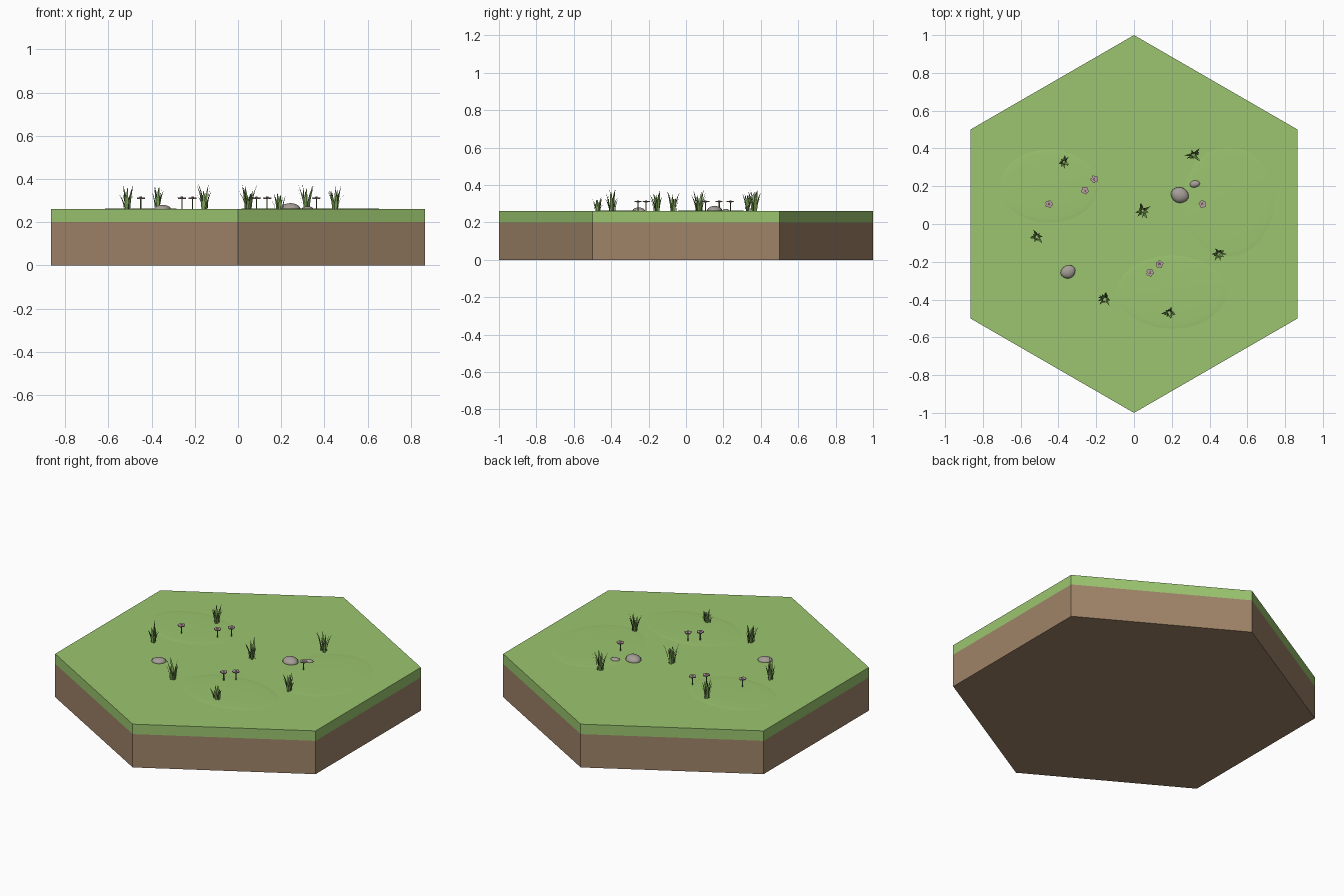
import bpy, bmesh, math, random
from mathutils import Vector, Matrix

random.seed(7)
if "Cube" in bpy.data.objects:
    bpy.data.objects.remove(bpy.data.objects["Cube"], do_unlink=True)

GROUND = 0.26


def material(name, rgb):
    m = bpy.data.materials.new(name)
    m.use_nodes = True
    m.diffuse_color = (*rgb, 1)
    m.node_tree.nodes["Principled BSDF"].inputs["Base Color"].default_value = (*rgb, 1)
    return m


TURF = material("turf green", (0.33, 0.56, 0.16))
SOIL = material("soil brown", (0.35, 0.23, 0.14))
BLADE = material("blade green", (0.13, 0.25, 0.06))
BLADE_LIGHT = material("light blade green", (0.23, 0.39, 0.11))
ROCK = material("rock grey", (0.38, 0.34, 0.31))
STEM = material("stem green", (0.12, 0.22, 0.06))
PETAL = material("petal mauve", (0.50, 0.36, 0.40))
HEART = material("flower heart", (0.40, 0.28, 0.14))


def finish(bm, name, mats, smooth=False):
    me = bpy.data.meshes.new(name)
    bm.to_mesh(me)
    bm.free()
    for m in mats:
        me.materials.append(m)
    if smooth:
        me.shade_smooth()
    ob = bpy.data.objects.new(name, me)
    bpy.context.collection.objects.link(ob)
    return ob


def cone(bm, x, y, z0, z1, r0, r1, sides, mat=0, turn=0):
    place = Matrix.Translation((x, y, (z0 + z1) / 2)) @ Matrix.Rotation(turn, 4, "Z")
    made = bmesh.ops.create_cone(bm, cap_ends=True, segments=sides, radius1=r0,
                                 radius2=r1, depth=z1 - z0, matrix=place)
    for f in {f for v in made["verts"] for f in v.link_faces}:
        f.material_index = mat


def dome(bm, x, y, z, size, u=16, v=10, turn=0):
    place = (Matrix.Translation((x, y, z)) @ Matrix.Rotation(turn, 4, "Z")
             @ Matrix.Diagonal((*size, 1)))
    bmesh.ops.create_uvsphere(bm, u_segments=u, v_segments=v, radius=1, matrix=place)


# Hexagonal tile: soil with a turf band, points along the y axis
bm = bmesh.new()
rings = [[bm.verts.new((math.sin(k * math.pi / 3), math.cos(k * math.pi / 3), z))
          for k in range(6)] for z in (0, 0.2, GROUND)]
bm.faces.new(rings[0])
bm.faces.new(rings[2][::-1]).material_index = 1
for band in range(2):
    a, b = rings[band], rings[band + 1]
    for k in range(6):
        n = (k + 1) % 6
        bm.faces.new((a[k], b[k], b[n], a[n])).material_index = band
bmesh.ops.recalc_face_normals(bm, faces=bm.faces)
finish(bm, "hex_tile", [SOIL, TURF])

# Barely raised turf swells
bm = bmesh.new()
for x, y, rx, ry in [(-0.45, 0.2, 0.27, 0.2), (0.5, 0.12, 0.25, 0.3), (0.2, -0.36, 0.3, 0.2)]:
    dome(bm, x, y, GROUND - 0.001, (rx, ry, 0.004), 24, 12)
finish(bm, "turf_swells", [TURF], True)


def grass_tuft(name, x, y, height, blades=12):
    """A fan of bent, tapering blades leaning outward."""
    bm = bmesh.new()
    for k in range(blades):
        ang = k * math.tau / blades + random.uniform(-0.25, 0.25)
        out = Vector((math.cos(ang), math.sin(ang), 0))
        side = Vector((-out.y, out.x, 0))
        root = Vector((x, y, GROUND)) + out * random.uniform(0.004, 0.018)
        tall = height * random.uniform(0.55, 1)
        lean = random.uniform(0.008, 0.034)
        width = random.uniform(0.005, 0.0075)
        pairs = []
        for t, w in ((0, 0.8), (0.35, 1), (0.7, 0.65)):
            mid = root + out * lean * t ** 1.8 + Vector((0, 0, tall * t))
            pairs.append([bm.verts.new(mid + side * width * w * s) for s in (-1, 1)])
        tip = bm.verts.new(root + out * lean + Vector((0, 0, tall)))
        faces = [bm.faces.new((p[0], p[1], q[1], q[0])) for p, q in zip(pairs, pairs[1:])]
        faces.append(bm.faces.new((pairs[-1][0], pairs[-1][1], tip)))
        for f in faces:
            f.material_index = k % 2
    finish(bm, name, [BLADE, BLADE_LIGHT])


for i, (x, y, h) in enumerate([(-0.37, 0.33, 0.11), (0.315, 0.365, 0.12), (-0.515, -0.065, 0.12),
                               (0.045, 0.07, 0.115), (0.45, -0.155, 0.115),
                               (-0.155, -0.395, 0.12), (0.19, -0.47, 0.08)]):
    grass_tuft(f"grass_tuft_{i + 1}", x, y, h)

# Flowers: thin stem, five round petals and a small heart
for i, (x, y) in enumerate([(-0.45, 0.105), (-0.26, 0.178), (-0.21, 0.237),
                            (0.363, 0.105), (0.135, -0.213), (0.085, -0.257)]):
    bm = bmesh.new()
    cone(bm, x, y, GROUND, 0.31, 0.003, 0.003, 6)
    for k in range(5):
        a = k * math.tau / 5 + i
        cone(bm, x + 0.012 * math.cos(a), y + 0.012 * math.sin(a),
             0.308, 0.315, 0.007, 0.009, 8, 1, a)
    cone(bm, x, y, 0.307, 0.318, 0.008, 0.005, 8, 2)
    finish(bm, f"flower_{i + 1}", [STEM, PETAL, HEART])

# Half buried smooth stones
for i, (x, y, rx, ry, rz) in enumerate([(0.242, 0.153, 0.047, 0.042, 0.028),
                                        (0.32, 0.212, 0.027, 0.019, 0.013),
                                        (-0.348, -0.253, 0.039, 0.035, 0.02)]):
    bm = bmesh.new()
    dome(bm, x, y, GROUND, (rx, ry, rz), turn=0.1 * i)
    for v in bm.verts:
        v.co.x += 0.003 * math.sin(60 * v.co.y + i)
        v.co.z = max(v.co.z, GROUND - 0.004)
    finish(bm, f"stone_{i + 1}", [ROCK], True)
